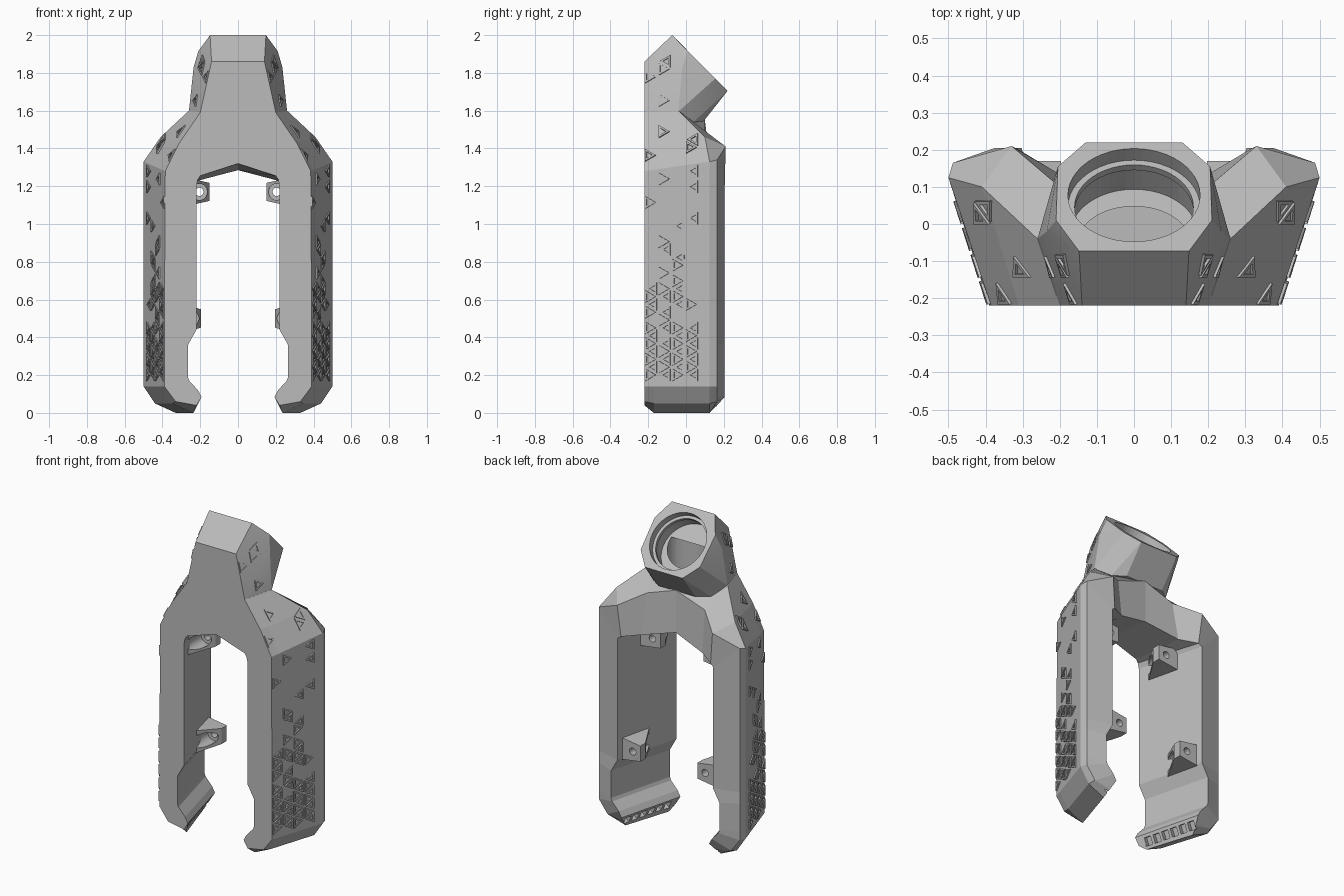
import bpy, bmesh, math, random
from mathutils import Vector, Matrix
from mathutils.bvhtree import BVHTree

random.seed(4)
cube = bpy.data.objects.get("Cube")
if cube:
    bpy.data.objects.remove(cube)

grey = bpy.data.materials.new("plain grey")
grey.use_nodes = True
grey.diffuse_color = (0.5, 0.5, 0.5, 1)
grey.node_tree.nodes["Principled BSDF"].inputs["Base Color"].default_value = (0.5, 0.5, 0.5, 1)


def add_object(name, bm, helper=False):
    bmesh.ops.recalc_face_normals(bm, faces=bm.faces)
    mesh = bpy.data.meshes.new(name)
    bm.to_mesh(mesh)
    mesh.materials.append(grey)
    ob = bpy.data.objects.new(name, mesh)
    bpy.context.collection.objects.link(ob)
    if helper:
        ob.hide_render = True
        ob.hide_viewport = True
        ob.display_type = 'WIRE'
    return ob


def cut(ob, cutter):
    mod = ob.modifiers.new("cut", 'BOOLEAN')
    mod.operation = 'DIFFERENCE'
    mod.solver = 'EXACT'
    mod.use_self = True
    mod.object = cutter


def mirror(ob):
    ob.modifiers.new("mirror", 'MIRROR').use_mirror_merge = False


def hull(bm, points):
    verts = [bm.verts.new(p) for p in points]
    res = bmesh.ops.convex_hull(bm, input=verts)
    junk = [g for g in res["geom_interior"] if isinstance(g, bmesh.types.BMVert)]
    bmesh.ops.delete(bm, geom=junk, context='VERTS')
    bmesh.ops.dissolve_limit(bm, angle_limit=0.02, verts=bm.verts, edges=bm.edges)


def cylinder(bm, start, end, radius, squash=1):
    start, end = Vector(start), Vector(end)
    axis = end - start
    m = (Matrix.Translation((start + end) / 2) @ axis.to_track_quat('Z', 'Y').to_matrix().to_4x4()
         @ Matrix.Diagonal((1, squash, 1, 1)))
    bmesh.ops.create_cone(bm, cap_ends=True, segments=48, radius1=radius, radius2=radius,
                          depth=axis.length, matrix=m)


def leg_section(xo, zo, xi, zi, lift=0):
    # outer and inner walls splay outward toward the back
    return [(xo, -.22, zo + lift), (xo + .016, -.17, zo), (xo + .11, .125, zo),
            (xo + .098, .165, zo + lift), (xi + .11, .205, zi), (xi, -.22, zi)]


# Forked frame: one loft from hook tip to hook tip over the crown
half = [
    [(0, -.22, 1.6), (0, -.17, 1.6), (0, -.04, 1.6), (0, .1, 1.55), (0, .1, 1.285), (0, -.22, 1.32)],
    [(.2, -.22, 1.59), (.217, -.17, 1.593), (.26, -.04, 1.6), (.2, .1, 1.48), (.21, .14, 1.23), (.2, -.22, 1.255)],
    [(.31, -.22, 1.43), (.325, -.17, 1.435), (.41, .1, 1.46), (.33, .21, 1.41), (.31, .2, 1.215), (.213, -.22, 1.235)],
    [(.385, -.22, 1.28), (.402, -.17, 1.287), (.5, .125, 1.33), (.488, .165, 1.34), (.33, .205, 1.2), (.22, -.22, 1.2)],
    leg_section(.39, .44, .22, .44),
    leg_section(.39, .37, .265, .36),
    leg_section(.39, .2, .265, .19),
    leg_section(.39, .14, .258, .17),
    leg_section(.33, .05, .212, .12, .01),
    leg_section(.22, 0, .193, .085, .04),
]
flipped = [[(-x, y, z) for x, y, z in s] for s in reversed(half[1:])]
frame_bm = bmesh.new()
loops = [[frame_bm.verts.new(p) for p in s] for s in flipped + half]
for a, b in zip(loops, loops[1:]):
    for i in range(len(a)):
        j = (i + 1) % len(a)
        frame_bm.faces.new((a[i], a[j], b[j], b[i]))
frame_bm.faces.new(loops[0])
frame_bm.faces.new(loops[-1])
frame = add_object("forked_frame", frame_bm)

# Neck with an eight-sided tilted collar
neck_bm = bmesh.new()
side = [(.148, -.073, 2.0), (.21, .01, 1.915), (.205, .155, 1.77), (.13, .22, 1.705),
        (.14, -.22, 1.86), (.2, -.22, 1.59), (.26, -.04, 1.595), (.235, -.02, 1.83),
        (.13, .1, 1.575), (.2, .04, 1.63), (.2, .04, 1.54), (.13, .09, 1.54)]
hull(neck_bm, [(s * x, y, z) for x, y, z in side for s in (1, -1)])
neck = add_object("neck_collar", neck_bm)

# Stepped tilted socket and the cavity under it
bm = bmesh.new()
mouth = Vector((0, .078, 1.848))
axis = Vector((0, -1, -1)).normalized()
for start, end, radius in ((-.05, .045, .178), (.04, .07, .16), (.065, .15, .172)):
    cylinder(bm, mouth + axis * start, mouth + axis * end, radius)
cylinder(bm, (0, -.05, 1.48), (0, -.05, 1.78), .15, .65)
socket = add_object("socket_cutter", bm, True)
cut(neck, socket)
cut(frame, socket)

# Row of six pockets in each hook tip
bm = bmesh.new()
for s in (1, -1):
    for i in range(6):
        y = -.15 + i * .058
        m = (Matrix.Diagonal((s, 1, 1, 1)) @ Matrix.Translation((.213 + .26 * (y + .22), y, .045))
             @ Matrix.Rotation(-math.atan(.26), 4, 'Z') @ Matrix.Rotation(-math.radians(30), 4, 'Y')
             @ Matrix.Diagonal((.06, .042, .05, 1)))
        bmesh.ops.create_cube(bm, size=1, matrix=m)
cut(frame, add_object("pocket_cutter", bm, True))


# Screw bosses on the inner leg walls
def boss(name, tip_x, back, front, z, half_h, bore_x):
    wall_back = .24 + .26 * (back + .22)
    wall_front = .225 + .26 * (front + .22)
    bm = bmesh.new()
    pts = []
    for s in (1, -1):
        pts += [(tip_x, back, z + s * half_h * .7), (wall_back, back, z + s * half_h),
                (tip_x, back - .05, z + s * half_h * .7), (wall_front, front, z + s * half_h),
                (wall_front + .03, front, z + s * half_h)]
    hull(bm, pts)
    ob = add_object(name, bm)
    bm = bmesh.new()
    cylinder(bm, (bore_x, -.4, z), (bore_x, back - .05, z), .043)
    cylinder(bm, (bore_x, -.1, z), (bore_x, back + .1, z), .022)
    cut(ob, add_object(name + "_cutter", bm, True))
    mirror(ob)
    return ob


upper = boss("upper_screw_boss", .15, .04, -.16, 1.17, .068, .205)
lower = boss("lower_screw_boss", .197, .17, -.03, .5, .07, .25)

# Raised triangle texture, projected onto the outer sides
trees = [BVHTree.FromBMesh(frame_bm), BVHTree.FromBMesh(neck_bm)]


def project(y, z):
    hits = [t.ray_cast(Vector((2, y, z)), Vector((-1, 0, 0))) for t in trees]
    hits = [h for h in hits if h[0] is not None]
    return max(hits, key=lambda h: h[0].x) if hits else None


def chance(y, z):
    if z < .45:
        return .95 if y < .06 else .6
    if z < .8:
        return .42
    if z < 1.3:
        return .17
    return .2 if z < 1.55 else (.45 if y < -.08 else 0)


edge, width = .083, .072
tri_bm = bmesh.new()
for col in range(5):
    y0 = -.22 + col * width
    for row in range(46):
        z0 = .035 + row * edge / 2
        left, right = (y0, y0 + width) if (row + col) % 2 else (y0 + width, y0)
        corners = [(left, z0), (left, z0 + edge), (right, z0 + edge / 2)]
        cy = sum(c[0] for c in corners) / 3
        cz = z0 + edge / 2
        if random.random() > chance(cy, cz):
            continue
        rings = []
        for scale in (.78, .42):
            rings.append([project(cy + (y - cy) * scale, cz + (z - cz) * scale) for y, z in corners])
        hits = rings[0] + rings[1]
        if None in hits or any(h[1].dot(hits[0][1]) < .97 or h[1].x < .3 for h in hits):
            continue
        n = hits[0][1]
        levels = [[tri_bm.verts.new(h[0] + n * d) for h in ring]
                  for ring, d in ((rings[0], -.004), (rings[0], .007), (rings[1], .007), (rings[1], -.004))]
        for k in range(4):
            a, b = levels[k], levels[(k + 1) % 4]
            for i in range(3):
                j = (i + 1) % 3
                tri_bm.faces.new((a[i], a[j], b[j], b[i]))
texture = add_object("raised_triangles", tri_bm)
mirror(texture)

# Smooth bores, crisp facets
for ob in (neck, upper, lower):
    bpy.ops.object.select_all(action='DESELECT')
    ob.select_set(True)
    bpy.context.view_layer.objects.active = ob
    bpy.ops.object.shade_smooth_by_angle(angle=math.radians(9))
